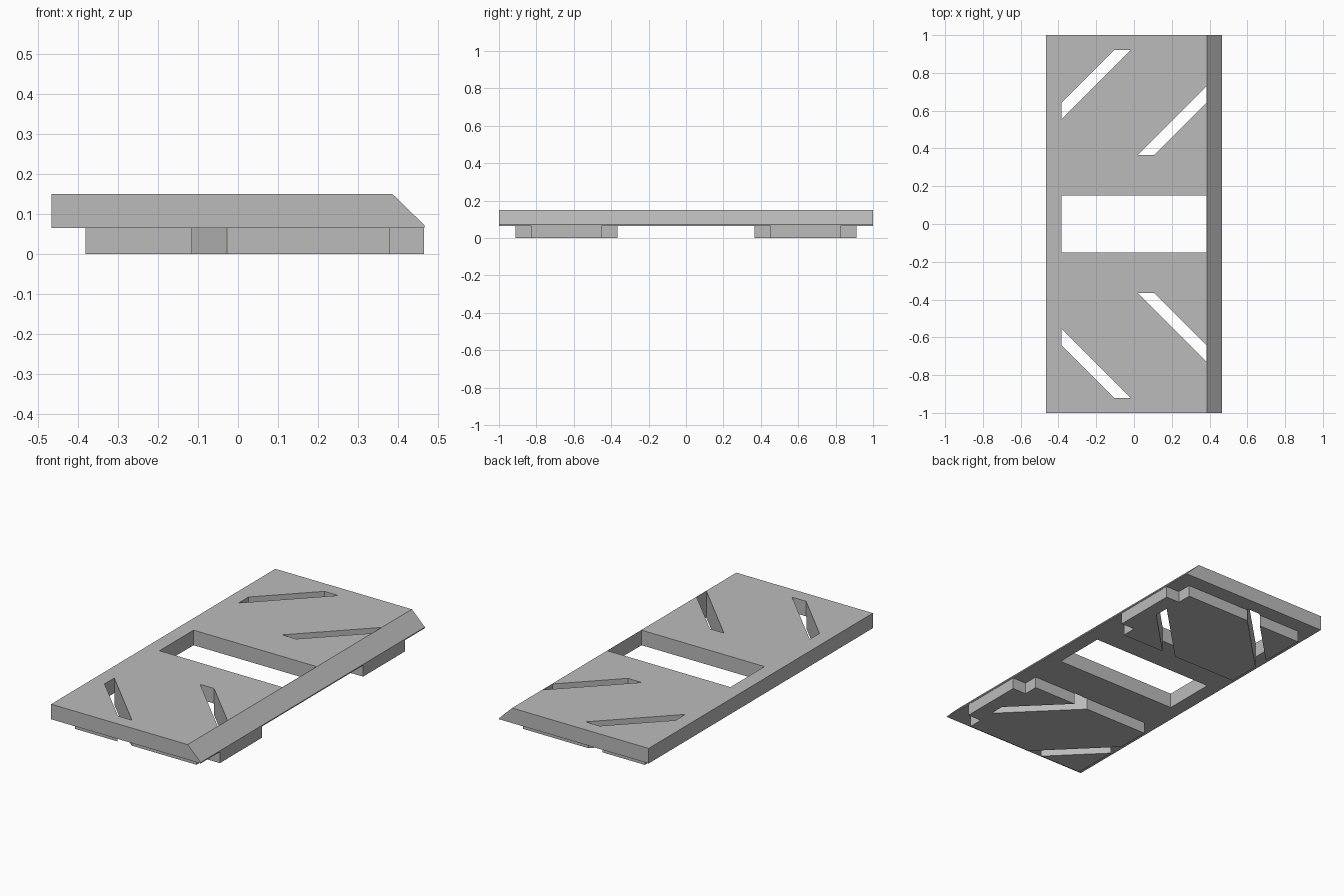
import bpy, bmesh

if "Cube" in bpy.data.objects:
    bpy.data.objects.remove(bpy.data.objects["Cube"])

grey = bpy.data.materials.new("plain grey")
grey.diffuse_color = (0.5, 0.5, 0.5, 1)
grey.use_nodes = True
grey.node_tree.nodes["Principled BSDF"].inputs["Base Color"].default_value = grey.diffuse_color


def prism(bm, base, offset):
    """Closed solid: a polygon extruded along an offset."""
    face = bm.faces.new([bm.verts.new(p) for p in base])
    moved = bmesh.ops.extrude_face_region(bm, geom=[face])["geom"]
    verts = [v for v in moved if isinstance(v, bmesh.types.BMVert)]
    bmesh.ops.translate(bm, verts=verts, vec=offset)


def make(name, solids):
    bm = bmesh.new()
    for base, offset in solids:
        prism(bm, base, offset)
    bmesh.ops.recalc_face_normals(bm, faces=bm.faces)
    mesh = bpy.data.meshes.new(name)
    bm.to_mesh(mesh)
    bm.free()
    mesh.materials.append(grey)
    ob = bpy.data.objects.new(name, mesh)
    bpy.context.collection.objects.link(ob)
    return ob


def column(outline, z0, z1, side=1):
    return [(x, side * y, z0) for x, y in outline], (0, 0, z1 - z0)


# Openings: central window and mirrored pairs of diagonal slots
window = [(-0.384, -0.152), (0.384, -0.152), (0.384, 0.152), (-0.384, 0.152)]
inner_slot = [(0.02, 0.366), (0.107, 0.366), (0.384, 0.643), (0.384, 0.73)]
outer_slot = [(-0.384, 0.555), (-0.018, 0.921), (-0.105, 0.921), (-0.384, 0.642)]
cuts = [column(window, -0.1, 0.3)]
for side in (1, -1):
    cuts += [column(s, -0.1, 0.3, side) for s in (inner_slot, outer_slot)]
cutter = make("opening_cutter", cuts)
cutter.hide_render = True

# Top plate with one bevelled long edge
profile = [(-0.467, 0.065), (0.467, 0.065), (0.467, 0.071), (0.386, 0.15), (-0.467, 0.15)]
parts = [make("top_plate", [([(x, -1, z) for x, z in profile], (0, 2, 0))])]

# Two under pads with notched corners on the bevelled side
pad = [(-0.381, 0.367), (0.379, 0.367), (0.379, 0.452), (0.465, 0.452),
       (0.465, 0.826), (0.379, 0.826), (0.379, 0.911), (-0.381, 0.911)]
parts += [make(name, [column(pad, 0, 0.065, side)])
          for name, side in (("front_pad", -1), ("back_pad", 1))]

# Cut the openings through every part
for ob in parts:
    mod = ob.modifiers.new("openings", "BOOLEAN")
    mod.operation = "DIFFERENCE"
    mod.solver = "EXACT"
    mod.object = cutter
    bpy.context.view_layer.objects.active = ob
    bpy.ops.object.modifier_apply(modifier=mod.name)
bpy.data.objects.remove(cutter)
